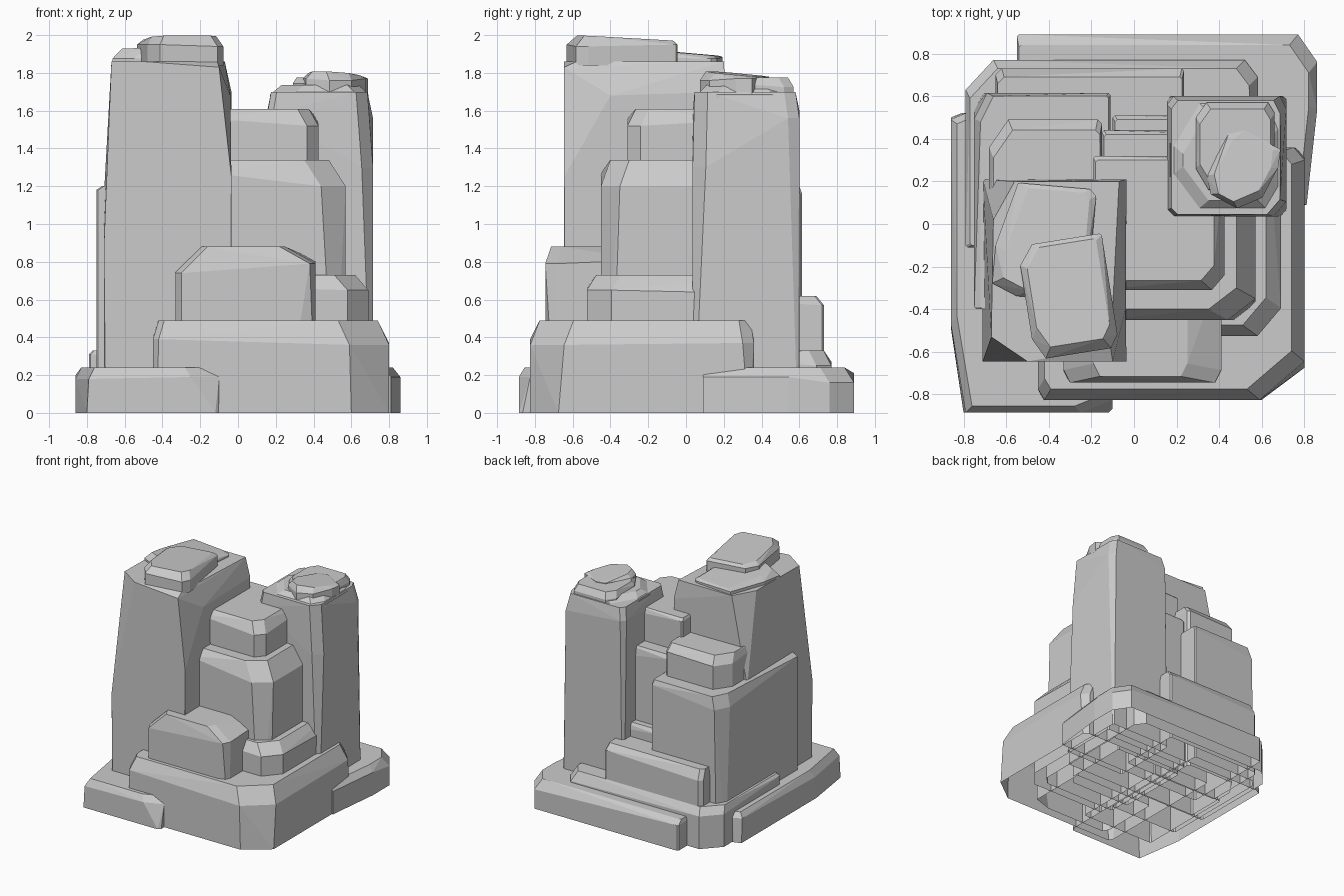
import bpy, bmesh, math
from mathutils import Matrix, Vector


def ring(x0, x1, y0, y1, cuts):
    """Rectangle with cut corners; cuts = (front-left, front-right, back-right, back-left) as (dx, dy)."""
    (a, b), (c, d), (e, f), (g, h) = cuts
    return [(x0, y0 + b), (x0 + a, y0), (x1 - c, y0), (x1, y0 + d),
            (x1, y1 - f), (x1 - e, y1), (x0 + g, y1), (x0, y1 - h)]


def hull(name, points, rot=0):
    bm = bmesh.new()
    for p in points:
        bm.verts.new(p)
    bmesh.ops.remove_doubles(bm, verts=bm.verts[:], dist=0.002)
    res = bmesh.ops.convex_hull(bm, input=bm.verts[:])
    junk = [v for v in bm.verts if not v.link_faces]
    bmesh.ops.delete(bm, geom=junk, context='VERTS')
    bmesh.ops.dissolve_limit(bm, angle_limit=math.radians(1.5), verts=bm.verts[:], edges=bm.edges[:])
    bmesh.ops.recalc_face_normals(bm, faces=bm.faces[:])
    # undersides are open
    bmesh.ops.delete(bm, geom=[f for f in bm.faces if f.normal.z < -0.95], context='FACES_ONLY')
    if rot:
        mid = sum((v.co for v in bm.verts), Vector()) / len(bm.verts)
        bmesh.ops.rotate(bm, verts=bm.verts[:], cent=mid, matrix=Matrix.Rotation(math.radians(rot), 3, 'Z'))
    me = bpy.data.meshes.new(name)
    bm.to_mesh(me)
    bm.free()
    ob = bpy.data.objects.new(name, me)
    bpy.context.collection.objects.link(ob)
    return ob


def rock(name, x, y, z, inset, drops, low, high=None, rot=0, tilt=0):
    """Chipped block: inset = top inset (left, right, front, back),
    drops = shoulder depth at each corner, low/high = corner cuts at foot and shoulder."""
    high = high or low
    l, r, f, b = inset
    pts = [(px, py, z[0]) for px, py in ring(*x, *y, low)]
    for i, (px, py) in enumerate(ring(*x, *y, high)):
        pts.append((px, py, z[1] - drops[i // 2 if i < 7 else 3]))
    for px, py in ring(x[0] + l, x[1] - r, y[0] + f, y[1] - b, high):
        t = (py - y[0]) / (y[1] - y[0])
        pts.append((px, py, z[1] - tilt * t))
    return hull(name, pts, rot)


N = (0.01, 0.01)      # nearly square corner
S = (0.04, 0.05)      # small chip

# stepped base slabs
rock("front_base_slab", (-0.45, 0.80), (-0.825, 0.36), (0, 0.49), (0.03, 0.06, 0.05, 0.02),
     (0.10, 0.13, 0.12, 0.05), ((0.02, 0.04), (0.20, 0.15), (0.04, 0.03), N),
     ((0.03, 0.05), (0.21, 0.18), (0.05, 0.06), N))
rock("left_base_slab", (-0.86, -0.10), (-0.885, 0.52), (0, 0.24), (0.03, 0.03, 0.03, 0.02),
     (0.06, 0.05, 0.03, 0.04), ((0.06, 0.40), (0.02, 0.02), N, (0.05, 0.02)),
     ((0.07, 0.42), (0.15, 0.06), N, (0.07, 0.03)))
rock("back_base_slab", (-0.55, 0.86), (0.09, 0.89), (0, 0.24), (0.01, 0.04, 0.01, 0.05),
     (0.02, 0.05, 0.08, 0.03), (N, (0.05, 0.45), (0.09, 0.13), N))
rock("inner_back_slab", (-0.79, 0.58), (-0.11, 0.77), (0, 0.33), (0.02, 0.04, 0.01, 0.04),
     (0.02, 0.02, 0.08, 0.06), (N, N, (0.06, 0.08), (0.13, 0.14)))
rock("back_step", (-0.65, 0.235), (0.2, 0.73), (0, 0.62), (0.01, 0.01, 0.01, 0.04),
     (0.02, 0.02, 0.05, 0.08), (N, N, N, (0.03, 0.03)))

# stacked blocks behind the tall tower
rock("left_back_block", (-0.75, -0.11), (-0.40, 0.615), (0, 1.20), (0.03, 0.01, 0.0, 0.015),
     (0.02, 0.02, 0.04, 0.10), (N, N, N, (0.04, 0.07)), (N, N, N, (0.06, 0.12)))
rock("left_back_upper_block", (-0.68, -0.15), (-0.1, 0.49), (0, 1.46), (0.02, 0.01, 0.0, 0.05),
     (0.03, 0.03, 0.06, 0.07), (N, N, (0.02, 0.02), (0.09, 0.13)))

# tall tower: front left edge chip widens toward the top
rock("tall_tower", (-0.71, -0.035), (-0.645, 0.21), (0, 1.86), (0.02, 0.03, 0.0, 0.01),
     (0.98, 0.16, 0.22, 0.5), ((0.005, 0.005), (0.005, 0.005), N, N),
     ((0.005, 0.005), (0.005, 0.005), N, N)).data
tower = bpy.data.objects["tall_tower"]
bpy.data.objects.remove(tower)
hull("tall_tower",
     [(px, py, 0) for px, py in ring(-0.71, -0.035, -0.645, 0.21, (N, N, N, N))] +
     [(-0.71, -0.645, 0.88), (-0.71, 0.21, 1.15), (-0.035, -0.645, 1.25), (-0.035, 0.21, 1.70),
      (-0.04, -0.4, 1.68), (-0.50, -0.645, 1.86), (-0.10, -0.645, 1.83), (-0.11, -0.58, 1.86),
      (-0.07, 0.20, 1.86), (-0.56, 0.20, 1.86), (-0.66, 0.02, 1.86), (-0.67, -0.53, 1.86)])
rock("tower_back_cap", (-0.65, -0.20), (-0.35, 0.18), (1.84, 1.935), (0.05, 0.03, 0.03, 0.02),
     (0.06, 0.05, 0.06, 0.05), ((0.12, 0.05), S, (0.03, 0.03), (0.08, 0.30)), rot=-5, tilt=0.045)
rock("tower_top_cap", (-0.51, -0.11), (-0.61, -0.07), (1.84, 2.0), (0.03, 0.03, 0.05, 0.02),
     (0.05, 0.06, 0.05, 0.05), ((0.05, 0.10), (0.04, 0.06), N, (0.07, 0.09)), rot=9, tilt=0.03)

# right column with flat caps
rock("right_column", (0.155, 0.715), (0.035, 0.60), (0, 1.70), (0.02, 0.03, 0.01, 0.02),
     (0.12, 0.40, 0.14, 0.10), (N, N, N, N),
     ((0.03, 0.03), (0.06, 0.07), (0.03, 0.06), (0.03, 0.04)))
rock("column_rim", (0.17, 0.69), (0.06, 0.58), (1.66, 1.735), (0.06, 0.05, 0.05, 0.05),
     (0.05, 0.05, 0.05, 0.05), ((0.12, 0.16), (0.06, 0.1), (0.05, 0.12), (0.12, 0.2)))
rock("column_back_cap", (0.29, 0.66), (0.16, 0.57), (1.68, 1.775), (0.02, 0.02, 0.02, 0.03),
     (0.03, 0.03, 0.05, 0.05), ((0.06, 0.10), (0.06, 0.08), (0.03, 0.05), (0.05, 0.07)))
rock("column_top_cap", (0.37, 0.65), (0.08, 0.42), (1.68, 1.81), (0.03, 0.03, 0.02, 0.02),
     (0.04, 0.05, 0.04, 0.03), ((0.06, 0.07), (0.08, 0.10), (0.03, 0.08), (0.06, 0.05)),
     rot=-28, tilt=0.03)

# middle cascade, stepping down to the front
rock("middle_upper_block", (-0.19, 0.425), (-0.31, 0.32), (0, 1.61), (0.01, 0.05, 0.045, 0.02),
     (0.05, 0.09, 0.06, 0.02), (N, (0.06, 0.07), N, N))
rock("middle_block", (-0.15, 0.57), (-0.45, 0.44), (0, 1.34), (0.01, 0.09, 0.05, 0.02),
     (0.07, 0.14, 0.14, 0.03), (N, (0.06, 0.06), N, N), (N, (0.13, 0.10), N, N))
rock("right_step", (-0.1, 0.69), (-0.525, 0.51), (0, 0.73), (0.01, 0.07, 0.05, 0.02),
     (0.06, 0.08, 0.10, 0.03), (N, (0.11, 0.13), N, N))
rock("front_boulder", (-0.33, 0.41), (-0.745, -0.2), (0, 0.88), (0.14, 0.16, 0.03, 0.0),
     (0.14, 0.09, 0.07, 0.06), ((0.03, 0.05), (0.16, 0.05), N, N),
     ((0.03, 0.06), (0.03, 0.06), N, N))
